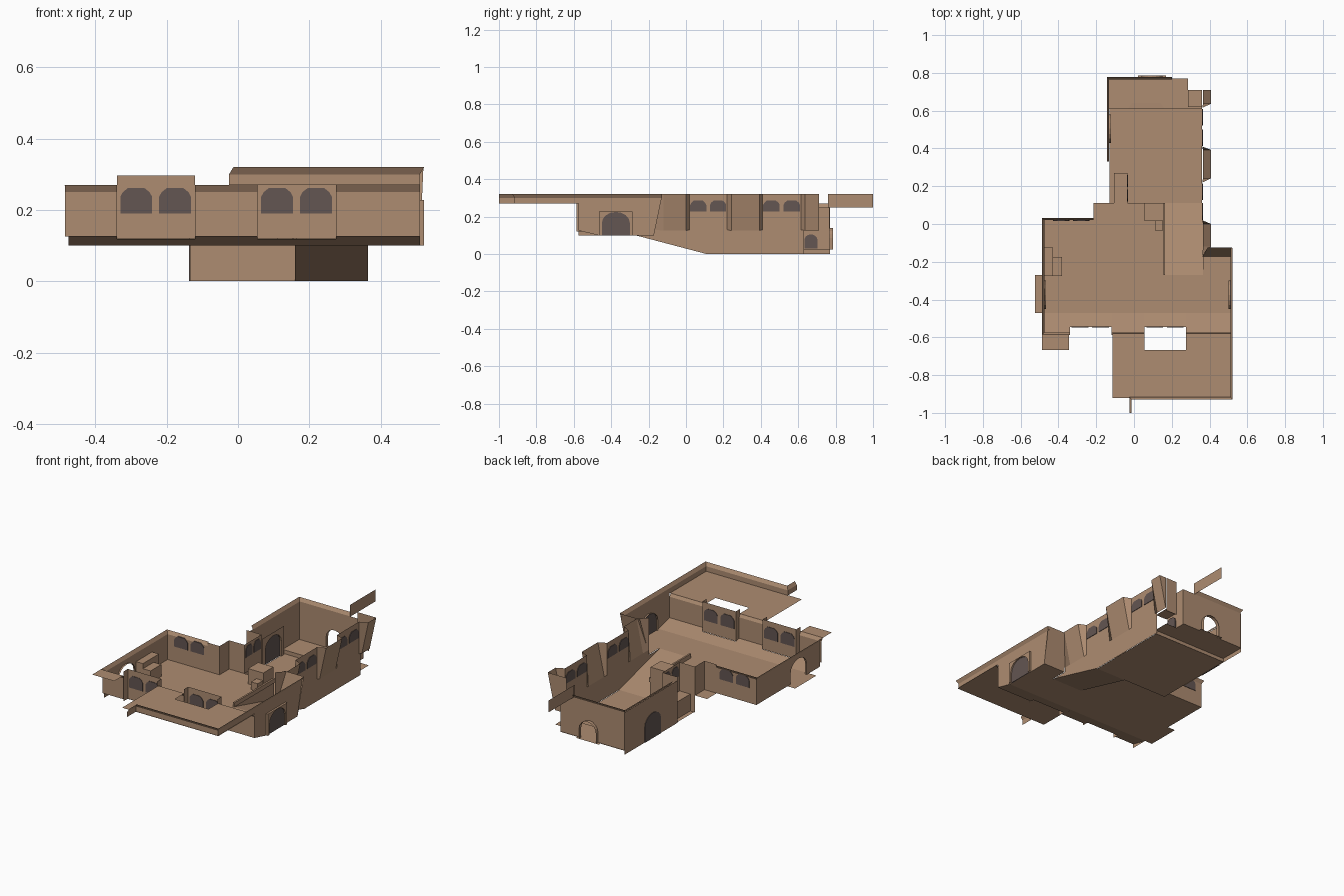
import bpy, bmesh, math
from mathutils import Vector

if "Cube" in bpy.data.objects:
    bpy.data.objects.remove(bpy.data.objects["Cube"])


def mat(name, rgb):
    m = bpy.data.materials.new(name)
    m.diffuse_color = (*rgb, 1)
    m.use_nodes = True
    m.node_tree.nodes["Principled BSDF"].inputs["Base Color"].default_value = m.diffuse_color
    return m


SAND = mat("sandstone", (0.42, 0.262, 0.165))
DARK = mat("dark_shutter", (0.125, 0.092, 0.085))


def mesh(name, verts, faces, m=SAND):
    me = bpy.data.meshes.new(name)
    me.from_pydata([tuple(v) for v in verts], [], faces)
    me.materials.append(m)
    ob = bpy.data.objects.new(name, me)
    bpy.context.collection.objects.link(ob)
    return ob


def poly(name, pts, m=SAND):
    return mesh(name, pts, [list(range(len(pts)))], m)


def rect(name, x0, x1, y0, y1, z, z1=None):
    """floor sheet; z at y0, z1 at y1"""
    z1 = z if z1 is None else z1
    return poly(name, [(x0, y0, z), (x1, y0, z), (x1, y1, z1), (x0, y1, z1)])


def wall(name, path, rows):
    """sweep (left offset, z) rows along a plan path with mitred corners"""
    P = [Vector(p) for p in path]
    N = []
    for a, b in zip(P, P[1:]):
        d = (b - a).normalized()
        N.append(Vector((-d.y, d.x)))
    verts = []
    for i, p in enumerate(P):
        a, b = N[max(i - 1, 0)], N[min(i, len(N) - 1)]
        n = (a + b) / max(0.3, 1 + a.dot(b))
        verts += [(p.x + n.x * o, p.y + n.y * o, z) for o, z in rows]
    k = len(rows)
    faces = [[i * k + j, (i + 1) * k + j, (i + 1) * k + j + 1, i * k + j + 1]
             for i in range(len(P) - 1) for j in range(k - 1)]
    return mesh(name, verts, faces)


def at(axis, c, u, z):
    return (c, u, z) if axis == 'x' else (u, c, z)


def arch(u0, u1, z0, z1, rise, n=8):
    c, r = (u0 + u1) / 2, (u1 - u0) / 2
    top = [(c - r * math.cos(math.pi * i / n), z1 - rise + rise * math.sin(math.pi * i / n))
           for i in range(n + 1)]
    return [(u0, z0)] + top + [(u1, z0)]


def arch_panel(name, axis, c, u0, u1, z0, z1, a):
    """wall sheet with an arched opening standing on its base"""
    pts = [(u0, z0)] + a + [(u1, z0), (u1, z1), (u0, z1)]
    return poly(name, [at(axis, c, u, z) for u, z in pts])


def strip(name, axis, c0, c1, outline):
    """reveal joining two copies of an outline"""
    n = len(outline)
    v = [at(axis, c, u, z) for c in (c0, c1) for u, z in outline]
    return mesh(name, v, [[i, i + 1, n + i + 1, n + i] for i in range(n - 1)])


def plate(name, axis, c, outline, t=0.003):
    """thin dark panel visible from both sides"""
    n = len(outline)
    v = [at(axis, c + s * t, u, z) for s in (-1, 1) for u, z in outline]
    f = [list(range(n))[::-1], list(range(n, 2 * n))]
    f += [[i, (i + 1) % n, n + (i + 1) % n, n + i] for i in range(n)]
    return mesh(name, v, f, DARK)


def windows(name, axis, c, u0, u1, z0, z1):
    w = (u1 - u0) * 0.45
    for i, a in enumerate((u0, u1 - w)):
        o = [(a, z0), (a, z1 - 0.025), (a + w * .08, z1 - 0.012), (a + w * .25, z1),
             (a + w * .75, z1), (a + w * .92, z1 - 0.012), (a + w, z1 - 0.025), (a + w, z0)]
        plate(f"{name}_{i}", axis, c, o)


def box(name, x0, x1, y0, y1, z0, z1):
    v = [(x, y, z) for z in (z0, z1) for x, y in ((x0, y0), (x1, y0), (x1, y1), (x0, y1))]
    return mesh(name, v, [[3, 2, 1, 0], [4, 5, 6, 7]] +
                [[i, (i + 1) % 4, 4 + (i + 1) % 4, 4 + i] for i in range(4)])


LIP = [(0, 0.25), (0.012, 0.27)]
HIGH_LIP = [(0, 0.30), (0.012, 0.32)]

# floors
poly("upper_floor", [(-0.475, -0.47, 0.1), (0.51, -0.47, 0.1), (0.51, -0.17, 0.1), (0.365, -0.17, 0.1),
                     (0.365, -0.27, 0.1), (0.16, -0.27, 0.1), (0.16, 0.11, 0.1), (-0.135, 0.11, 0.1),
                     (-0.135, 0.02, 0.1), (-0.475, 0.02, 0.1)])
rect("ramp", 0.16, 0.365, -0.27, 0.11, 0.1, 0)
rect("lower_floor", -0.13, 0.36, 0.11, 0.62, 0)
rect("raised_floor", -0.135, 0.285, 0.61, 0.77, 0.025)
rect("side_door_floor", 0.285, 0.36, 0.61, 0.71, 0.025)
wall("floor_riser", [(-0.135, 0.615), (0.36, 0.615)], [(0, 0), (0, 0.025)])
poly("doorstep", [(-0.03, 0.612, 0.026), (0.16, 0.612, 0.026), (0.14, 0.64, 0.027), (-0.01, 0.64, 0.027)])
rect("gate_sill", -0.525, -0.475, -0.47, -0.27, 0.1)
rect("corner_ledge", -0.215, -0.135, 0.02, 0.11, 0.1)
rect("window_ledge", -0.105, -0.035, 0.11, 0.27, 0.1)
# sloped floor edge, cut short under the window blocks
BLOCKS = ((-0.34, -0.12), (0.055, 0.275))
xs = [-0.475, -0.34, -0.12, 0.055, 0.275, 0.51]
for i, (a, b) in enumerate(zip(xs, xs[1:])):
    blk = i % 2
    rect(f"floor_edge_{i}", a, b, -0.545 if blk else -0.575, -0.47, 0.119 if blk else 0.126, 0.1)

# ramp side walls
wall("ledge_drop", [(-0.135, 0.11), (0.16, 0.11)], [(0, 0), (0, 0.1)])
poly("ramp_drop", [(0.16, -0.27, 0.1), (0.16, 0.11, 0), (0.16, 0.11, 0.1)])
box("ramp_curb", 0.155, 0.165, -0.27, 0.11, 0.1, 0.125)

# front wall, stepping in at the two window blocks
for i, (a, b) in enumerate(zip(xs, xs[1:])):
    if i % 2:
        wall(f"window_block_{i}", [(b, -0.585), (b, -0.545), (a, -0.545), (a, -0.585)], [(0, 0.12), (0, 0.296)])
        windows(f"front_window_{i}", 'y', -0.545, a + 0.01, b - 0.012, 0.19, 0.262)
    else:
        wall(f"front_wall_{i}", [(b, -0.575), (a - (0.01 if i == 0 else 0), -0.575)], [(0, 0.126)] + LIP)

# roof terraces outside the front wall
rect("left_roof", -0.487, -0.343, -0.668, -0.585, 0.27)
rect("roof_main", -0.115, 0.515, -0.92, -0.668, 0.27)
rect("roof_bridge", -0.115, 0.055, -0.668, -0.58, 0.27)
rect("roof_bridge_right", 0.275, 0.515, -0.668, -0.58, 0.27)
wall("roof_parapet", [(0.51, -0.575), (0.51, -0.917), (-0.025, -0.917), (-0.025, -1.0)],
     [(0, 0.27), (0, 0.30), (-0.0, 0.30)])
wall("roof_parapet_lip", [(-0.025, -1.0), (-0.025, -0.917), (0.51, -0.917), (0.51, -0.575)],
     [(-o, z) for o, z in HIGH_LIP])

# left wall with open archway
GATE = arch(-0.45, -0.3, 0.1, 0.225, 0.06)
arch_panel("left_wall", 'x', -0.475, -0.575, 0.02, 0.1, 0.25, GATE)
strip("left_gate_reveal", 'x', -0.475, -0.465, GATE)
wall("left_wall_lip", [(-0.475, -0.585), (-0.475, 0.02), (-0.215, 0.02)], LIP)

# back of upper court and left side of lower court
wall("court_back_wall", [(-0.475, 0.02), (-0.215, 0.02)], [(0, 0.1), (0, 0.25)])
windows("court_window", 'y', 0.02, -0.43, -0.235, 0.19, 0.255)
wall("corner_wall", [(-0.215, 0.02), (-0.135, 0.02), (-0.135, 0.11), (-0.035, 0.11),
                     (-0.035, 0.27), (-0.135, 0.27)], [(0, 0.1), (0, 0.27)])
windows("side_window", 'x', -0.035, 0.12, 0.26, 0.19, 0.255)
wall("lower_left_base", [(-0.13, 0.11), (-0.105, 0.11), (-0.105, 0.27), (-0.135, 0.27)], [(0, 0), (0, 0.1)])
TALL = arch(0.43, 0.58, 0.0, 0.15, 0.06)
wall("lower_left_wall", [(-0.135, 0.27), (-0.135, 0.77)], [(0, 0), (0, 0.25)])
plate("lower_left_door", 'x', -0.135, TALL)
arch_panel("lower_left_door_frame", 'x', -0.122, 0.405, 0.605, 0, 0.17, TALL)
strip("lower_left_door_reveal", 'x', -0.135, -0.122, TALL)
wall("lower_wall_lip", [(-0.132, 0.33), (-0.132, 0.766), (0.2, 0.766)], LIP)

# back wall with open archway
BACK = arch(0.04, 0.15, 0.025, 0.14, 0.055)
arch_panel("back_wall", 'y', 0.766, -0.135, 0.285, 0.025, 0.25, BACK)
strip("back_gate_reveal", 'y', 0.766, 0.786, BACK)
rect("back_gate_sill", 0.02, 0.17, 0.766, 0.787, 0.026)
poly("end_fin", [(0.2, 0.76, 0.25), (0.2, 1, 0.25), (0.2, 1, 0.32), (0.2, 0.76, 0.32)])
wall("back_side_wall", [(0.285, 0.766), (0.285, 0.63)], [(0, 0.025), (0, 0.25)])
plate("back_side_door", 'x', 0.288, arch(0.633, 0.703, 0.03, 0.105, 0.03))
wall("niche_end", [(0.285, 0.71), (0.36, 0.71)], [(0, 0.11), (0, 0.32)])
rect("niche_soffit", 0.285, 0.36, 0.62, 0.71, 0.12)

# right wall of the lower court: base, window bays, leaning buttresses
poly("right_base", [(0.362, -0.27, 0.1), (0.362, 0.11, 0), (0.362, 0.63, 0), (0.362, 0.63, 0.13),
                    (0.362, -0.17, 0.13), (0.362, -0.17, 0.1)])
for i, (a, b) in enumerate(((0.02, 0.22), (0.41, 0.615))):
    poly(f"window_bay_{i}", [(0.362, a, 0.13), (0.362, b, 0.13), (0.362, b, 0.32), (0.362, a, 0.32)])
    windows(f"bay_window_{i}", 'x', 0.362, a + 0.002, b - 0.005, 0.227, 0.287)
for i, (a0, a, b, b0) in enumerate(((-0.17, -0.12, 0.0, 0.02), (0.22, 0.242, 0.392, 0.41),
                                    (0.615, 0.637, 0.71, 0.71))):
    mesh(f"buttress_{i}", [(0.362, a0, 0.13), (0.365, a, 0.125), (0.365, b, 0.125), (0.362, b0, 0.13),
                           (0.362, a0, 0.32), (0.408, a, 0.32), (0.408, b, 0.32), (0.362, b0, 0.32)],
         [[0, 1, 5, 4], [1, 2, 6, 5], [2, 3, 7, 6]])
# leaning wall closing the upper court
poly("leaning_wall", [(0.362, -0.172, 0.1), (0.51, -0.172, 0.1), (0.52, -0.125, 0.32), (0.39, -0.125, 0.32)])

# right wall of the upper court with shuttered gate
poly("right_wall", [(0.51, -0.575, 0.126), (0.51, -0.47, 0.1), (0.51, -0.172, 0.1),
                    (0.51, -0.13, 0.30), (0.51, -0.575, 0.30)])
wall("right_wall_lip", [(0.51, -0.575), (0.51, -0.128)], [(-o, z) for o, z in HIGH_LIP])
plate("right_gate_door", 'x', 0.511, GATE)
arch_panel("right_gate_frame", 'x', 0.522, -0.465, -0.285, 0.1, 0.225 + 0.003, GATE)
strip("right_gate_reveal", 'x', 0.5, 0.522, GATE)
strip("right_gate_hood", 'x', 0.51, 0.522, [(-0.465, 0.1), (-0.465, 0.228), (-0.285, 0.228), (-0.285, 0.1)])

# block stacks
box("left_block_tall", -0.475, -0.43, -0.275, -0.125, 0.1, 0.2)
box("left_block_low", -0.43, -0.38, -0.275, -0.175, 0.1, 0.17)
box("ramp_block_tall", 0.055, 0.155, 0.015, 0.11, 0.1, 0.19)
box("ramp_block_low", 0.11, 0.153, -0.035, 0.015, 0.1, 0.145)
